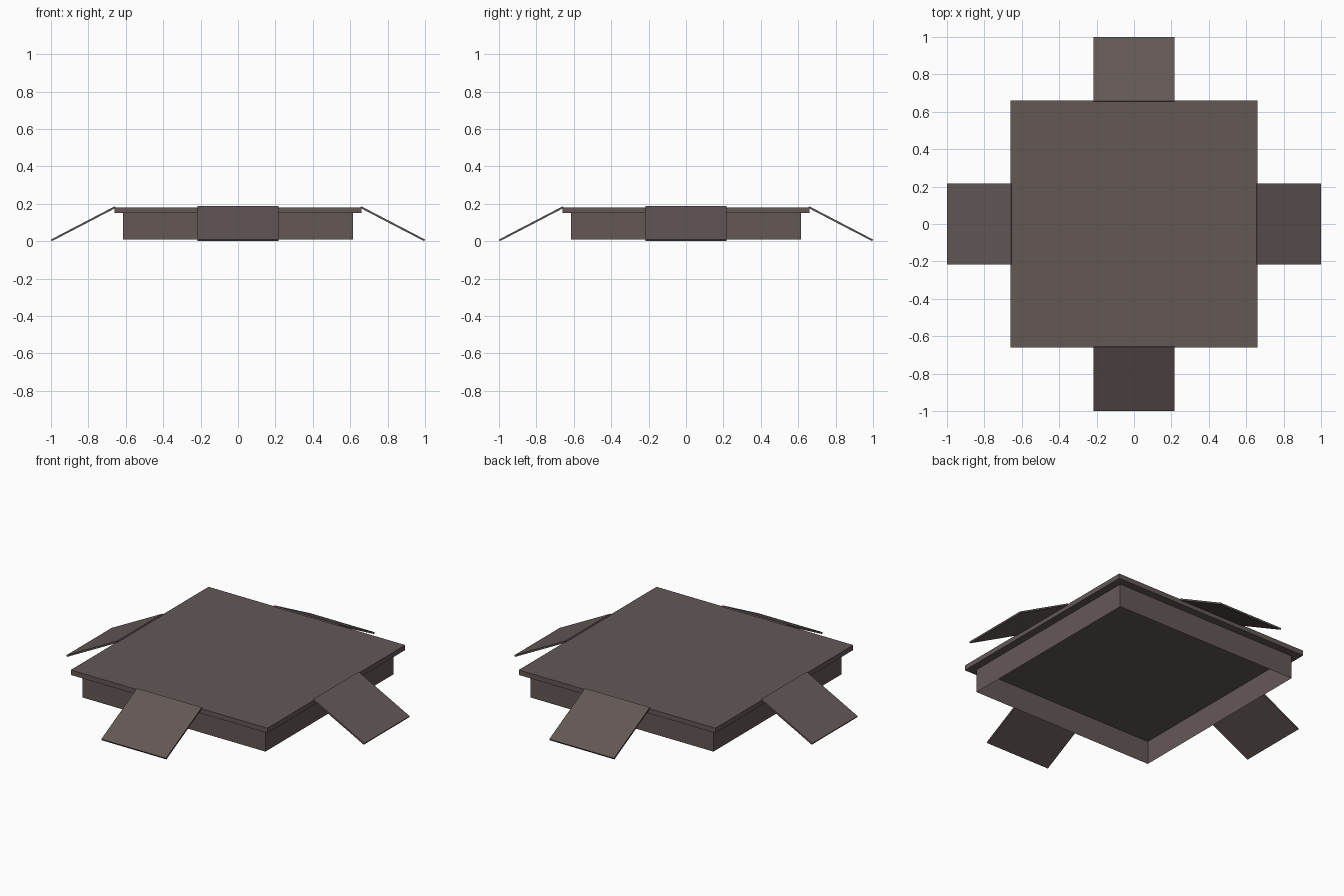
import bpy, bmesh, math
from mathutils import Matrix, Vector

if "Cube" in bpy.data.objects:
    bpy.data.objects.remove(bpy.data.objects["Cube"])

mat = bpy.data.materials.new("dark brown grey")
mat.diffuse_color = (0.125, 0.098, 0.094, 1)
mat.use_nodes = True
mat.node_tree.nodes["Principled BSDF"].inputs["Base Color"].default_value = mat.diffuse_color


def make_object(name, bm):
    bmesh.ops.recalc_face_normals(bm, faces=bm.faces)
    mesh = bpy.data.meshes.new(name)
    bm.to_mesh(mesh)
    bm.free()
    mesh.materials.append(mat)
    obj = bpy.data.objects.new(name, mesh)
    bpy.context.collection.objects.link(obj)
    return obj


def box(size, centre):
    bm = bmesh.new()
    bmesh.ops.create_cube(bm, size=1, matrix=Matrix.Translation(centre) @ Matrix.Diagonal((*size, 1)))
    return bm


# top slab
make_object("platform_slab", box((1.32, 1.32, 0.03), (0, 0, 0.165)))

# thin skirt walls below the slab, open underneath
skirt = box((1.228, 1.228, 0.142), (0, 0, 0.079))
caps = [f for f in skirt.faces if abs(f.normal.z) > 0.5]
bmesh.ops.delete(skirt, geom=caps, context='FACES_ONLY')
make_object("skirt", skirt)

# four sloping ramps, one per side, each a thin plate along its slope
top, foot = Vector((0.658, 0, 0.187)), Vector((1.0, 0, 0.009))
slope = foot - top
thick = 0.01
tilt = math.atan2(-slope.z, slope.x)
normal = Vector((math.sin(tilt), 0, math.cos(tilt)))
for i, side in enumerate(("right", "back", "left", "front")):
    bm = box((slope.length, 0.434, thick), (0, 0, 0))
    place = Matrix.Translation((top + foot) / 2 - normal * thick / 2) @ Matrix.Rotation(tilt, 4, 'Y')
    bm.transform(Matrix.Rotation(i * math.pi / 2, 4, 'Z') @ place)
    make_object(side + "_ramp", bm)
